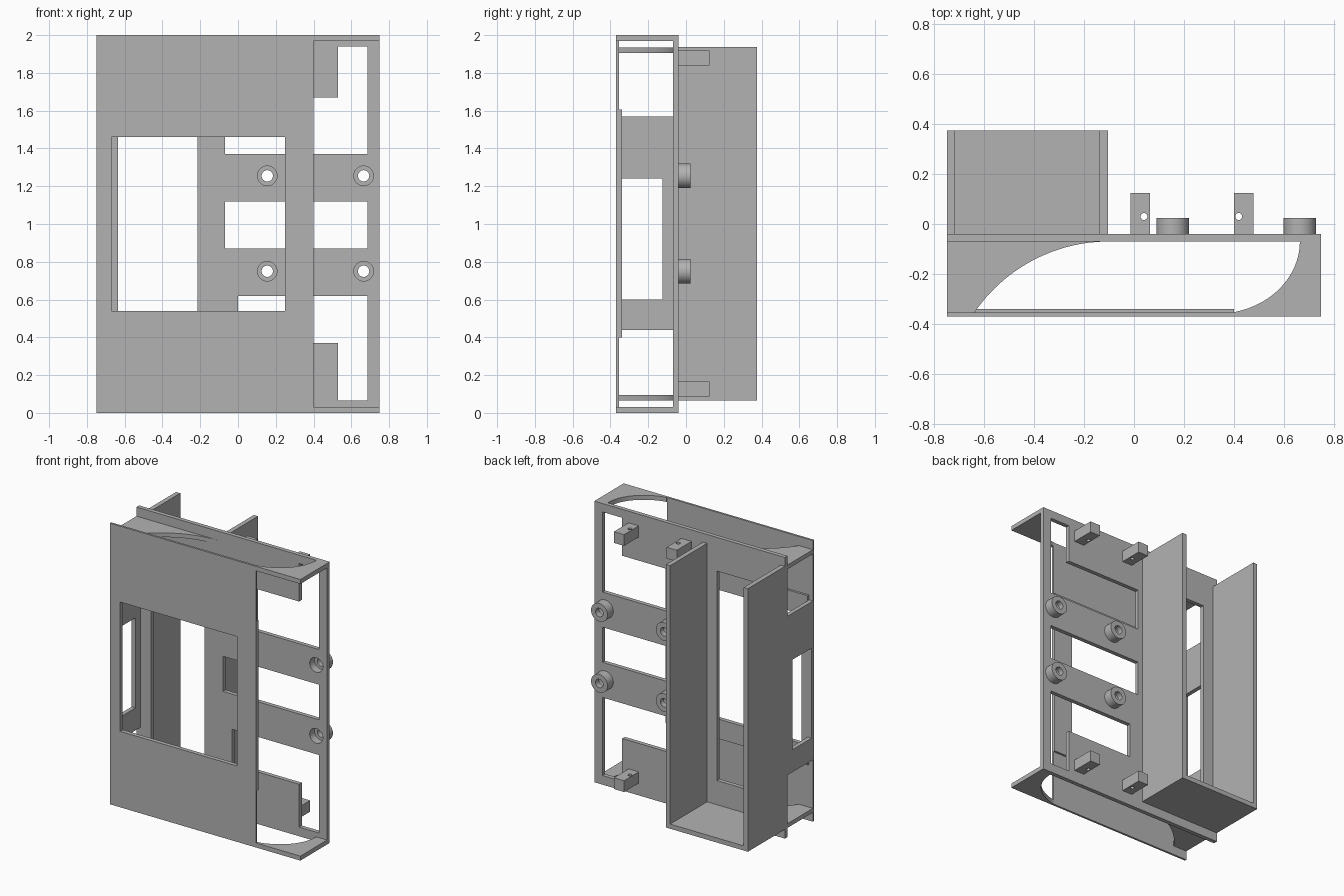
import bpy, bmesh
from math import sin, cos, pi, asin, acos

if "Cube" in bpy.data.objects:
    bpy.data.objects.remove(bpy.data.objects["Cube"], do_unlink=True)

grey = bpy.data.materials.new("plain grey")
grey.use_nodes = True
GREY = (0.45, 0.45, 0.45, 1)
grey.diffuse_color = GREY
grey.node_tree.nodes["Principled BSDF"].inputs["Base Color"].default_value = GREY

# How a flat outline (u, v) and a depth w map to space
PLANES = {
    "front": lambda u, v, w: (u, w, v),
    "side": lambda u, v, w: (w, u, v),
    "level": lambda u, v, w: (u, v, w),
}


def rect(u0, u1, v0, v1):
    return [(u0, v0), (u1, v0), (u1, v1), (u0, v1)]


def arc(cu, cv, ru, rv, a0, a1, n=24):
    return [(cu + ru * cos(a0 + (a1 - a0) * i / n),
             cv + rv * sin(a0 + (a1 - a0) * i / n)) for i in range(n + 1)]


def circle(cu, cv, r, n=32):
    return arc(cu, cv, r, r, 0, 2 * pi, n)[:-1]


def finish(bm, name):
    bmesh.ops.recalc_face_normals(bm, faces=bm.faces)
    mesh = bpy.data.meshes.new(name)
    bm.to_mesh(mesh)
    bm.free()
    mesh.materials.append(grey)
    obj = bpy.data.objects.new(name, mesh)
    bpy.context.collection.objects.link(obj)
    return obj


def slab(name, plane, lo, hi, outline, holes=()):
    """Flat plate with holes, from depth lo to hi."""
    bm = bmesh.new()
    place = PLANES[plane]
    for loop in [outline, *holes]:
        vs = [bm.verts.new(place(u, v, lo)) for u, v in loop]
        for i, v in enumerate(vs):
            bm.edges.new((vs[i - 1], v))
    normal = [abs(c) for c in place(0, 0, 1)]
    bmesh.ops.triangle_fill(bm, edges=bm.edges[:], use_beauty=True, normal=normal)
    ext = bmesh.ops.extrude_face_region(bm, geom=bm.faces[:])
    moved = [g for g in ext["geom"] if isinstance(g, bmesh.types.BMVert)]
    bmesh.ops.translate(bm, verts=moved, vec=place(0, 0, hi - lo))
    return finish(bm, name)


def standoff(name, x, z):
    """Stepped tube turned about the y direction."""
    profile = [(0.065, -0.04), (0.065, 0.025), (0.03, 0.025), (0.03, -0.015),
               (0.052, -0.015), (0.052, -0.04)]
    bm = bmesh.new()
    n = 32
    rings = [[bm.verts.new((x + r * cos(2 * pi * i / n), y, z + r * sin(2 * pi * i / n)))
              for i in range(n)] for r, y in profile]
    for k, ring in enumerate(rings):
        prev = rings[k - 1]
        for i in range(n):
            bm.faces.new((prev[i - 1], prev[i], ring[i], ring[i - 1]))
    obj = finish(bm, name)
    bpy.ops.object.select_all(action="DESELECT")
    obj.select_set(True)
    bpy.context.view_layer.objects.active = obj
    bpy.ops.object.shade_smooth_by_angle(angle=0.6)


# Front panel with its window, and the thicker frame behind the window
window = rect(-0.67, 0.25, 0.54, 1.46)
slab("front_panel", "front", -0.37, -0.355, rect(-0.75, 0.4, 0, 2), [window])
slab("window_frame", "front", -0.355, -0.34, rect(-0.72, 0.4, 0.4, 1.605), [window])

# Back panel: tray window, three slots (two with a corner leg) and screw holes
screws = [(x, z) for x in (0.155, 0.665) for z in (0.75, 1.255)]
upper_slot = [(-0.07, 1.37), (0.685, 1.37), (0.685, 1.94), (0.53, 1.94),
              (0.53, 1.67), (-0.07, 1.67)]
lower_slot = [(0, 0.62), (0.685, 0.62), (0.685, 0.065), (0.53, 0.065),
              (0.53, 0.37), (0, 0.37)]
slab("back_panel", "front", -0.07, -0.04, rect(-0.75, 0.75, 0, 2),
     [upper_slot, lower_slot, rect(-0.07, 0.685, 0.87, 1.12),
      rect(-0.635, -0.215, 0.27, 1.76)] + [circle(x, z, 0.052) for x, z in screws])
for i, (x, z) in enumerate(screws):
    standoff(f"standoff_{i + 1}", x, z)

# Side wall with a window
slab("side_wall", "side", -0.75, -0.72, rect(-0.355, -0.07, 0.44, 1.57),
     [rect(-0.34, -0.125, 0.6, 1.24)])

# Curved corner webs: inset at one end, flush at the other
R = 0.654
inner_web = [(-0.75, -0.07), (-0.75, -0.355)] + arc(
    -0.1, -0.07 - R, R, R, pi - asin((R - 0.285) / R), pi / 2)
outer_web = [(0.4, -0.37), (0.75, -0.37), (0.75, -0.07)] + arc(
    0.33, -0.07, 0.335, 0.29, 0, -acos(0.07 / 0.335))
for end, inset, flush in (("top", 1.905, 1.968), ("bottom", 0.065, 0)):
    slab(end + "_inner_web", "level", inset, inset + 0.03, inner_web)
    slab(end + "_outer_web", "level", flush, flush + 0.032, outer_web)

# Open-topped tray on the back
slab("tray_outer_wall", "side", -0.75, -0.717, rect(-0.04, 0.375, 0.065, 1.937))
slab("tray_inner_wall", "side", -0.138, -0.105, rect(-0.04, 0.375, 0.065, 1.937))
slab("tray_floor", "level", 0.065, 0.098, rect(-0.717, -0.138, -0.04, 0.375))

# Drilled lugs on the back
for end, z in (("top", 1.838), ("bottom", 0.087)):
    for side, x, hole in (("inner", -0.015, 0.04), ("outer", 0.4, 0.42)):
        slab(f"{end}_{side}_lug", "level", z, z + 0.08,
             rect(x, x + 0.08, -0.04, 0.125), [circle(hole, 0.03, 0.014, 20)])
